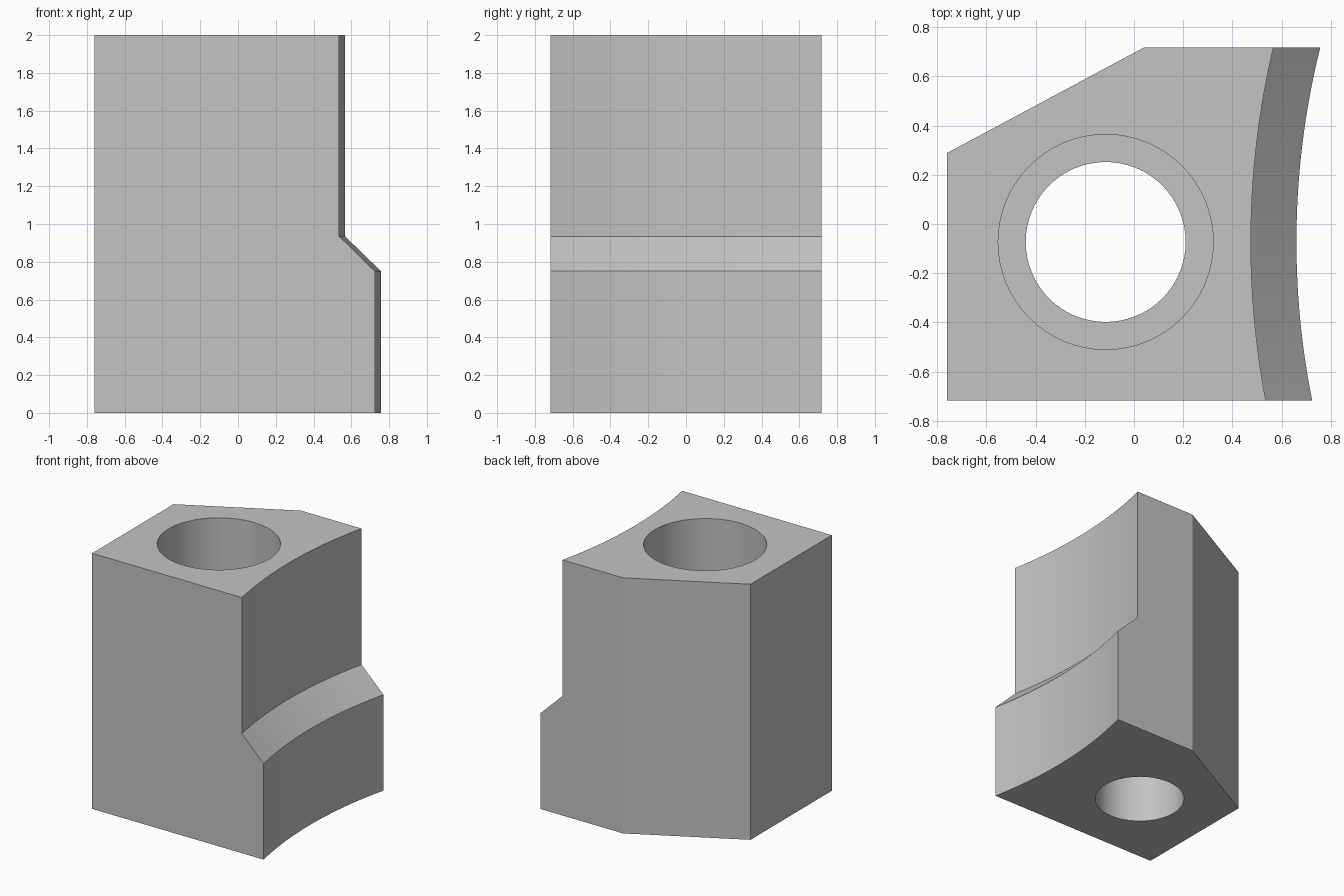
import bpy, bmesh
from math import asin, sin, cos, tau, radians

cube = bpy.data.objects.get("Cube")
if cube:
    bpy.data.objects.remove(cube, do_unlink=True)

grey = bpy.data.materials.new("plain_grey")
grey.use_nodes = True
grey.diffuse_color = (0.55, 0.55, 0.55, 1)
grey.node_tree.nodes["Principled BSDF"].inputs["Base Color"].default_value = (0.55, 0.55, 0.55, 1)

HOLE_X, HOLE_Y = -0.115, -0.073
HALF_Y = 0.718
ARC_X = 3.935           # shared centre of both hollow side faces
ARC_STEPS = 24


def loft(name, rings):
    """Skin a stack of matching closed rings and cap both ends."""
    bm = bmesh.new()
    loops = [[bm.verts.new(p) for p in ring] for ring in rings]
    for low, high in zip(loops, loops[1:]):
        for i in range(len(low)):
            j = (i + 1) % len(low)
            bm.faces.new((low[i], low[j], high[j], high[i]))
    bm.faces.new(loops[0][::-1])
    bm.faces.new(loops[-1])
    # Merge coplanar strips into single flat faces
    bmesh.ops.dissolve_limit(bm, angle_limit=radians(0.1), verts=bm.verts, edges=bm.edges)
    bmesh.ops.recalc_face_normals(bm, faces=bm.faces)
    mesh = bpy.data.meshes.new(name)
    bm.to_mesh(mesh)
    bm.free()
    mesh.materials.append(grey)
    obj = bpy.data.objects.new(name, mesh)
    bpy.context.collection.objects.link(obj)
    return obj


def block_ring(radius, z):
    """Plan outline: chamfered back left corner, hollow right side."""
    start = asin((-HALF_Y - HOLE_Y) / radius)
    end = asin((HALF_Y - HOLE_Y) / radius)
    ring = [(-0.76, 0.288, z), (-0.76, -HALF_Y, z)]
    for i in range(ARC_STEPS + 1):
        a = start + (end - start) * i / ARC_STEPS
        ring.append((ARC_X - radius * cos(a), HOLE_Y + radius * sin(a), z))
    ring.append((0.042, HALF_Y, z))
    return ring


def circle_ring(radius, z, count=64):
    return [(HOLE_X + radius * cos(tau * i / count),
             HOLE_Y + radius * sin(tau * i / count), z) for i in range(count)]


# Stepped block with a sloping ledge on the hollow side
WIDE, NARROW = 3.275, 3.46
block = loft("clamp_block", [block_ring(WIDE, 0), block_ring(WIDE, 0.75),
                             block_ring(NARROW, 0.935), block_ring(NARROW, 2)])

# Counterbored bolt hole
SHOULDER_Z = 0.93
cutter = loft("bolt_hole_cutter", [circle_ring(0.325, -0.1), circle_ring(0.325, SHOULDER_Z),
                                   circle_ring(0.437, SHOULDER_Z), circle_ring(0.437, 2.1)])
cutter.hide_render = True
cut = block.modifiers.new("bolt_hole", 'BOOLEAN')
cut.operation = 'DIFFERENCE'
cut.solver = 'EXACT'
cut.object = cutter

bpy.ops.object.select_all(action='DESELECT')
block.select_set(True)
bpy.context.view_layer.objects.active = block
bpy.ops.object.modifier_apply(modifier=cut.name)
bpy.data.objects.remove(cutter, do_unlink=True)
bpy.ops.object.shade_smooth_by_angle(angle=radians(25))
